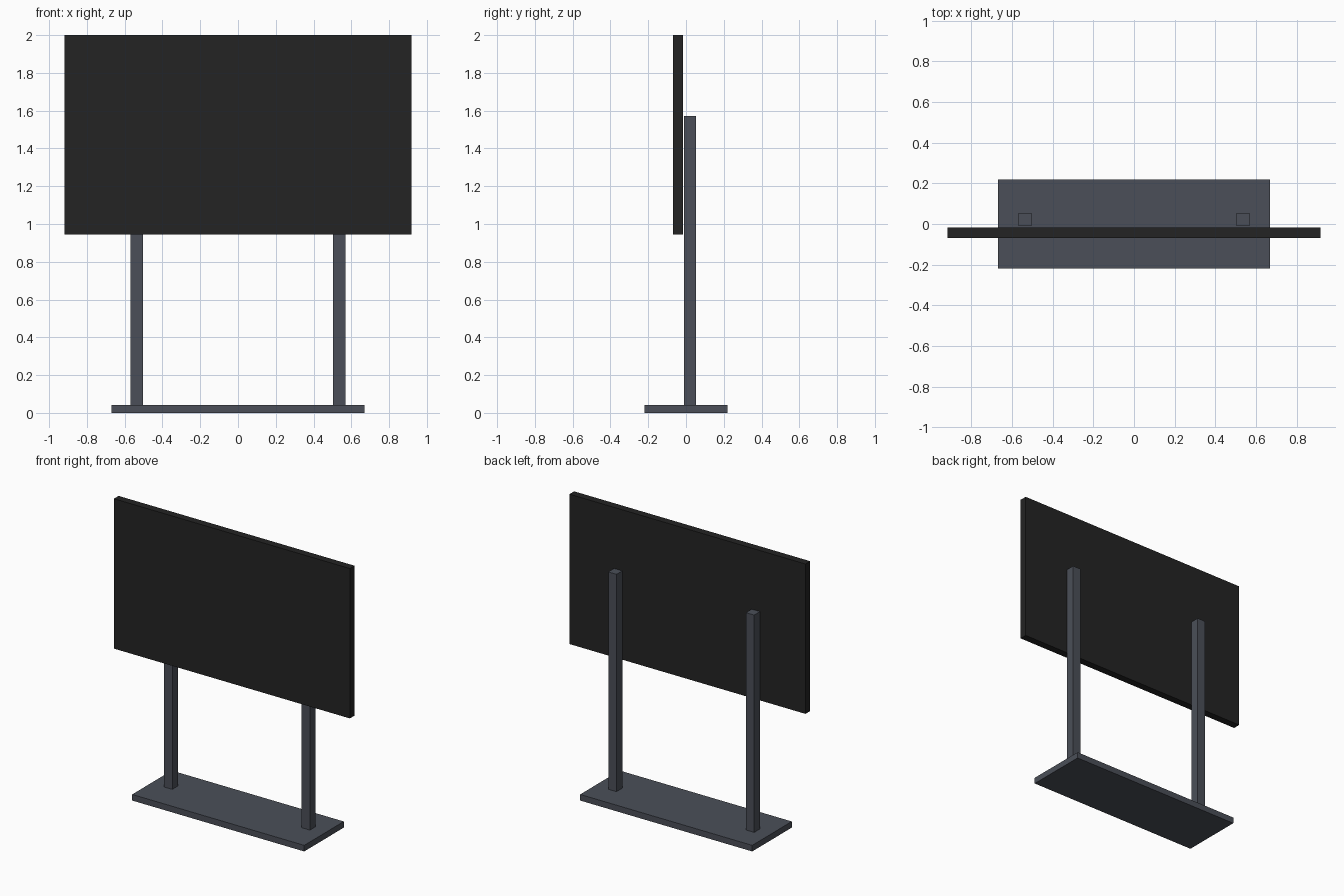
import bpy
import bmesh
from mathutils import Matrix, Vector

if "Cube" in bpy.data.objects:
    bpy.data.objects.remove(bpy.data.objects["Cube"])


def material(name, color):
    m = bpy.data.materials.new(name)
    m.diffuse_color = (*color, 1.0)
    m.use_nodes = True
    m.node_tree.nodes["Principled BSDF"].inputs["Base Color"].default_value = m.diffuse_color
    return m


def box(name, low, high, mat):
    """Axis-aligned box between two opposite corners."""
    low, high = Vector(low), Vector(high)
    bm = bmesh.new()
    bmesh.ops.create_cube(bm, size=1.0, matrix=Matrix.Diagonal((*(high - low), 1.0)))
    mesh = bpy.data.meshes.new(name)
    bm.to_mesh(mesh)
    bm.free()
    mesh.materials.append(mat)
    obj = bpy.data.objects.new(name, mesh)
    obj.location = (low + high) / 2
    bpy.context.collection.objects.link(obj)
    return obj


black = material("panel black", (0.017, 0.017, 0.017))
steel = material("slate grey", (0.070, 0.078, 0.098))

# Floor plate
BASE_TOP = 0.043
box("base_plate", (-0.67, -0.22, 0), (0.67, 0.22, BASE_TOP), steel)

# Two square uprights standing on the plate
POST_X, POST_HALF = 0.536, 0.032
for side, x in (("left", -POST_X), ("right", POST_X)):
    box(f"{side}_post", (x - POST_HALF, -0.011, BASE_TOP),
        (x + POST_HALF, 0.053, 1.573), steel)

# Wide display panel just in front of the uprights
box("display_panel", (-0.919, -0.068, 0.945), (0.919, -0.016, 2.0), black)
